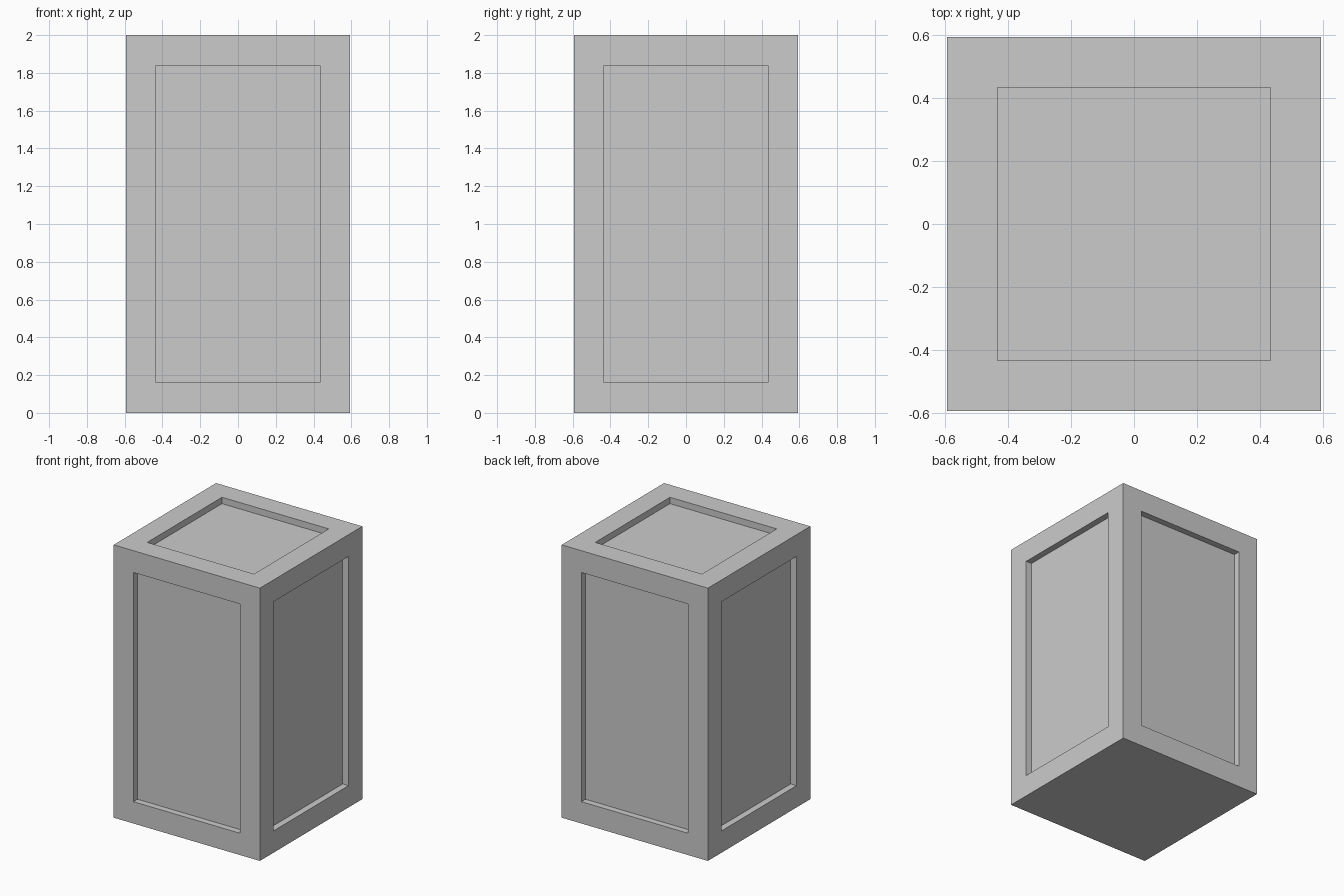
import bpy
import bmesh
from mathutils import Matrix

if "Cube" in bpy.data.objects:
    bpy.data.objects.remove(bpy.data.objects["Cube"])

WIDTH, HEIGHT = 1.186, 2.0
BORDER, DEPTH = 0.16, 0.047

# Upright block standing on the ground
bm = bmesh.new()
bmesh.ops.create_cube(bm, size=1.0, matrix=Matrix.Translation((0, 0, HEIGHT / 2))
                      @ Matrix.Diagonal((WIDTH, WIDTH, HEIGHT, 1)))
bm.normal_update()

# Recessed panels on the four sides and the top; the underside stays plain
panels = [f for f in bm.faces if f.normal.z > -0.5]
bmesh.ops.inset_individual(bm, faces=panels, thickness=BORDER, use_even_offset=True)
for panel in panels:
    inward = -panel.normal * DEPTH
    floor = bmesh.ops.extrude_discrete_faces(bm, faces=[panel])["faces"][0]
    bmesh.ops.translate(bm, verts=floor.verts, vec=inward)
bmesh.ops.recalc_face_normals(bm, faces=bm.faces)

mesh = bpy.data.meshes.new("panelled_pedestal")
bm.to_mesh(mesh)
bm.free()
pedestal = bpy.data.objects.new("panelled_pedestal", mesh)
bpy.context.collection.objects.link(pedestal)
